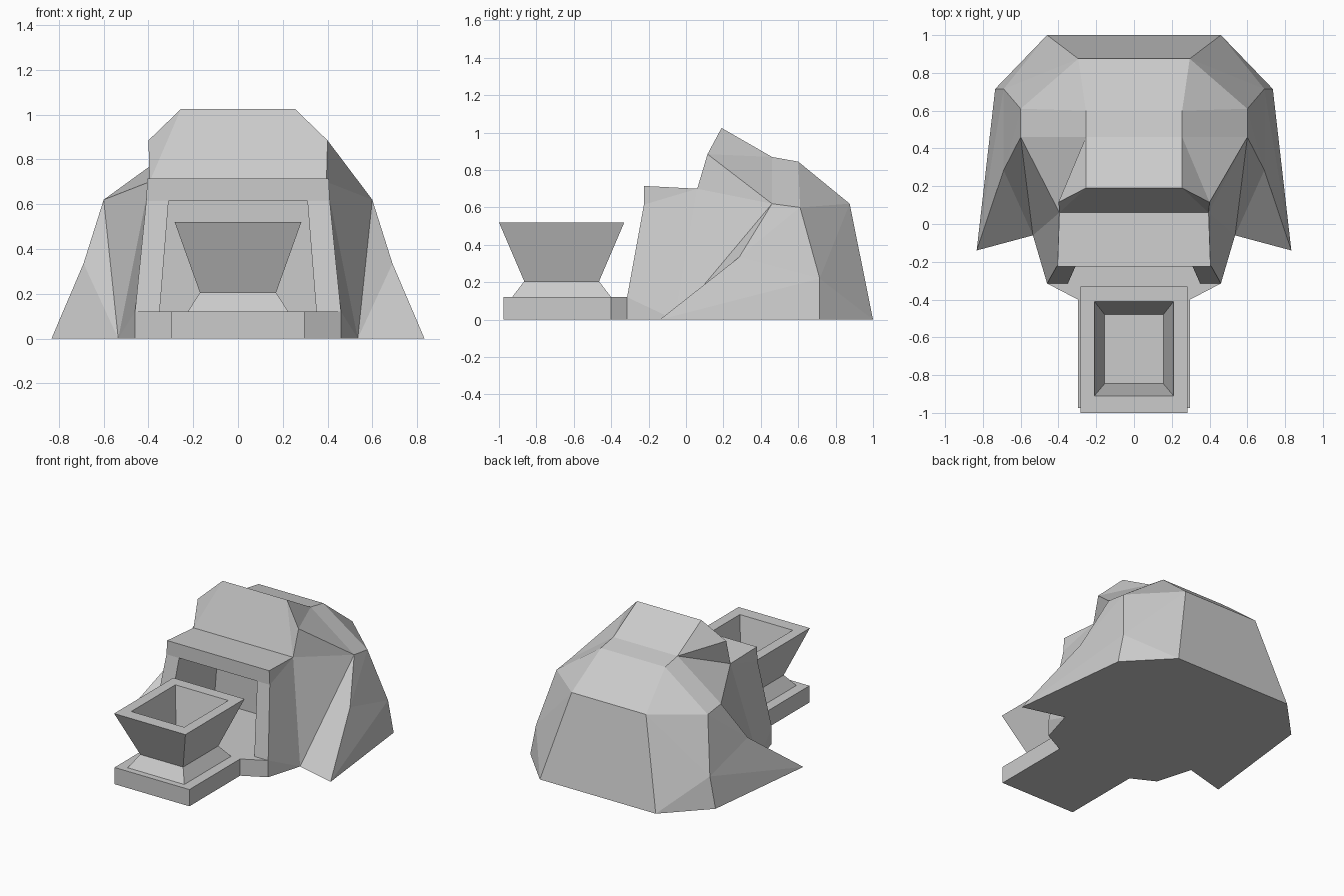
import bpy
import bmesh

cube = bpy.data.objects.get("Cube")
if cube:
    bpy.data.objects.remove(cube, do_unlink=True)

stone = bpy.data.materials.new("grey stone")
stone.use_nodes = True
colour = (0.6, 0.6, 0.6, 1)
stone.diffuse_color = colour
stone.node_tree.nodes["Principled BSDF"].inputs["Base Color"].default_value = colour


def finish(name, bm):
    """Turn a bmesh into a flat-shaded stone object."""
    bmesh.ops.recalc_face_normals(bm, faces=bm.faces[:])
    mesh = bpy.data.meshes.new(name)
    bm.to_mesh(mesh)
    bm.free()
    mesh.materials.append(stone)
    obj = bpy.data.objects.new(name, mesh)
    bpy.context.collection.objects.link(obj)
    return obj


# Corner points of the shell on the +x half
points = {
    "back_foot": (0.46, 1.0, 0), "side_foot": (0.735, 0.715, 0),
    "side_knee": (0.69, 0.715, 0.22), "back_top": (0.295, 0.875, 0.62),
    "shoulder": (0.6, 0.61, 0.6), "eave": (0.6, 0.46, 0.62),
    "roof_back": (0.255, 0.6, 0.845), "roof_mid": (0.255, 0.46, 0.87),
    "ridge": (0.255, 0.19, 1.025), "brow": (0.4, 0.115, 0.885),
    "brow_foot": (0.395, 0.06, 0.7), "wing_top": (0.69, 0.285, 0.335),
    "wing_tip": (0.833, -0.14, 0), "wing_root": (0.535, -0.06, 0),
    "lintel_top": (0.405, -0.225, 0.715), "lintel_low": (0.41, -0.225, 0.615),
    "pillar_low": (0.46, -0.315, 0.12), "pillar_foot": (0.46, -0.315, 0),
    "door_top": (0.31, -0.225, 0.615), "door_low": (0.35, -0.315, 0.12),
    "inner_top": (0.31, 0.23, 0.615), "inner_low": (0.35, 0.23, 0.12),
}

# Faces repeated on both halves
side_faces = [
    "back_top shoulder side_knee", "back_top side_knee back_foot",
    "back_foot side_knee side_foot",
    "roof_back back_top shoulder", "roof_mid roof_back shoulder eave",
    "shoulder eave wing_top", "shoulder wing_top side_knee",
    "side_knee wing_top wing_tip", "side_knee wing_tip side_foot",
    "wing_top wing_tip wing_root", "eave wing_top wing_root",
    "brow_foot eave wing_root", "ridge brow brow_foot",
    "ridge roof_mid brow",
    "brow_foot lintel_top lintel_low", "brow_foot lintel_low pillar_low wing_root",
    "pillar_low pillar_foot wing_root",
    "lintel_low door_top door_low pillar_low",
    "door_top inner_top inner_low door_low",
]

# Half outlines of faces that cross the middle
middle_faces = [
    "back_foot back_top", "back_top roof_back", "roof_back roof_mid",
    "roof_mid ridge", "ridge brow_foot", "brow_foot lintel_top",
    "lintel_top lintel_low door_top", "door_top inner_top",
    "inner_top inner_low", "inner_low door_low",
    "door_low pillar_low pillar_foot",
    "back_foot side_foot wing_tip wing_root pillar_foot",
]

# Faceted shell with doorway recess and side wings
bm = bmesh.new()
half = {1: {}, -1: {}}
for key, (x, y, z) in points.items():
    for side in half:
        half[side][key] = bm.verts.new((side * x, y, z))


def add_side(text, side):
    bm.faces.new([half[side][key] for key in text.split()])


for side in half:
    for text in side_faces:
        add_side(text, side)
for text in middle_faces:
    keys = text.split()
    bm.faces.new([half[1][k] for k in keys] + [half[-1][k] for k in reversed(keys)])

# The roof flanks fold along opposite diagonals
for text in ("roof_mid brow eave", "brow eave brow_foot"):
    add_side(text, 1)
for text in ("roof_mid brow brow_foot", "roof_mid eave brow_foot"):
    add_side(text, -1)
finish("hut_shell", bm)

# Front slab that narrows from the doorway to the bowl
bm = bmesh.new()
outline = [(0.46, -0.315), (0.297, -0.4), (0.297, -0.975)]
outline += [(-x, y) for x, y in reversed(outline)]
base = bm.faces.new([bm.verts.new((x, y, 0)) for x, y in outline])
top = bmesh.ops.extrude_face_region(bm, geom=[base], use_keep_orig=True)
lifted = [v for v in top["geom"] if isinstance(v, bmesh.types.BMVert)]
bmesh.ops.translate(bm, vec=(0, 0, 0.12), verts=lifted)
finish("front_slab", bm)

# Square bowl: half width, front, back and height of each ring
rings = [
    (0.225, -0.93, -0.4, 0.12),
    (0.17, -0.865, -0.465, 0.205),
    (0.283, -1.0, -0.33, 0.52),
    (0.21, -0.91, -0.41, 0.52),
    (0.155, -0.845, -0.48, 0.21),
]
bm = bmesh.new()
loops = []
for w, front, back, z in rings:
    corners = [(-w, front), (w, front), (w, back), (-w, back)]
    loops.append([bm.verts.new((x, y, z)) for x, y in corners])
for low, high in zip(loops, loops[1:]):
    for i in range(4):
        j = (i + 1) % 4
        bm.faces.new((low[i], low[j], high[j], high[i]))
bm.faces.new(loops[0])
bm.faces.new(loops[-1])
finish("square_bowl", bm)
